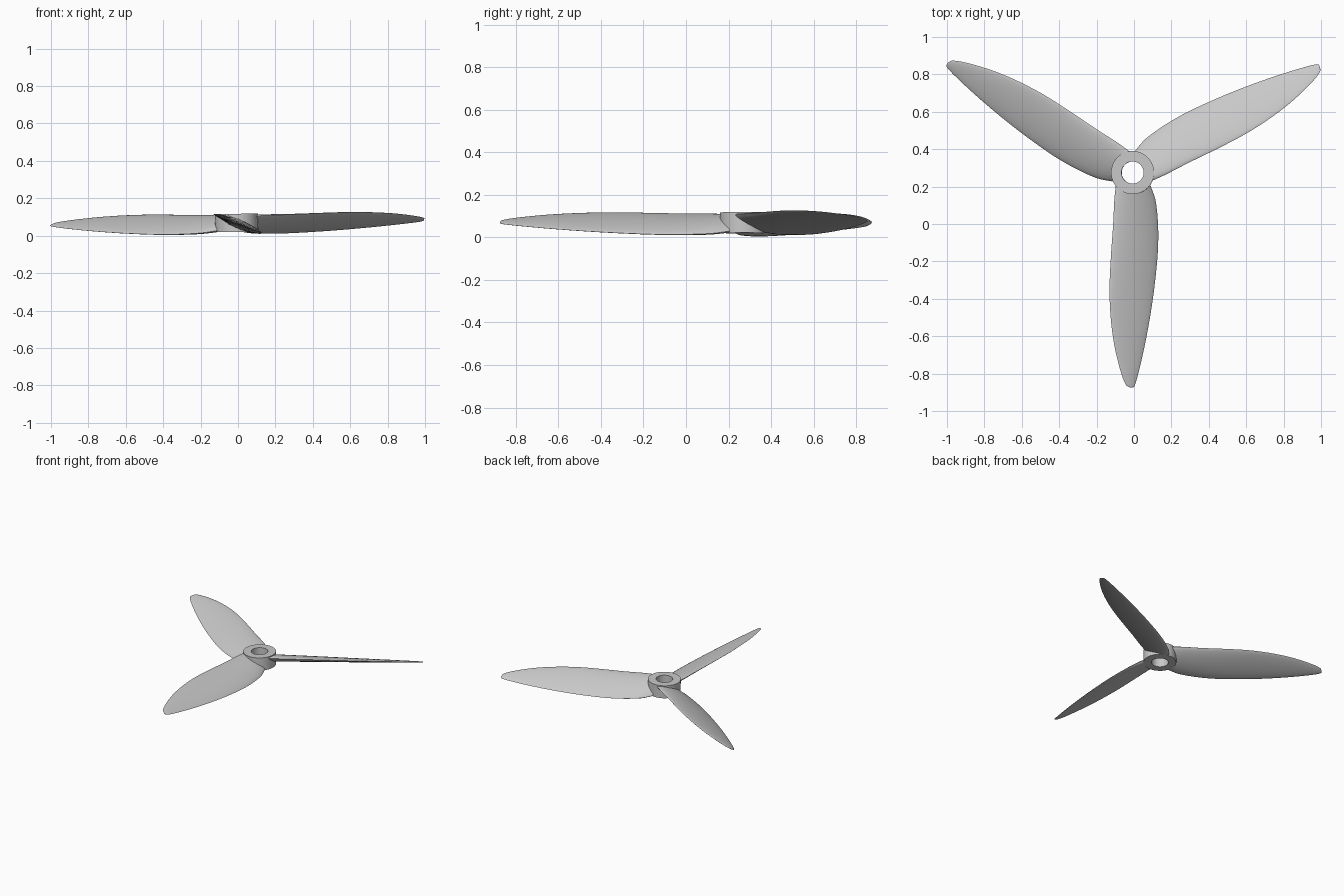
import bpy, bmesh, math
from mathutils import Matrix, Vector

if "Cube" in bpy.data.objects:
    bpy.data.objects.remove(bpy.data.objects["Cube"], do_unlink=True)

grey = bpy.data.materials.new("light_grey")
grey.use_nodes = True
grey.diffuse_color = (0.58, 0.58, 0.58, 1)
grey.node_tree.nodes["Principled BSDF"].inputs["Base Color"].default_value = grey.diffuse_color

# Hub centre, with the whole propeller leaning very slightly
PLACE = Matrix.Translation((-0.007, 0.275, 0.067)) @ Matrix.Rotation(-0.013, 4, 'Y')
PITCH = -0.41


def finish(bm, name, turn=0.0, angle=40):
    bmesh.ops.recalc_face_normals(bm, faces=bm.faces)
    mesh = bpy.data.meshes.new(name)
    bm.to_mesh(mesh)
    bm.free()
    mesh.materials.append(grey)
    mesh.transform(PLACE @ Matrix.Rotation(turn, 4, 'Z'))
    obj = bpy.data.objects.new(name, mesh)
    bpy.context.collection.objects.link(obj)
    bpy.ops.object.select_all(action='DESELECT')
    obj.select_set(True)
    bpy.context.view_layer.objects.active = obj
    bpy.ops.object.shade_smooth_by_angle(angle=math.radians(angle))


def bridge(bm, a, b):
    for i in range(len(a)):
        j = (i + 1) % len(a)
        bm.faces.new((a[i], a[j], b[j], b[i]))


# Blade stations: radius, left edge, right edge, half thickness
STATIONS = [Vector(s) for s in (
    (0.07, -0.090, 0.095, 0.028), (0.15, -0.098, 0.122, 0.027),
    (0.28, -0.104, 0.135, 0.024), (0.42, -0.114, 0.134, 0.021),
    (0.60, -0.123, 0.117, 0.017), (0.75, -0.119, 0.096, 0.014),
    (0.90, -0.102, 0.069, 0.011), (1.02, -0.076, 0.043, 0.008),
    (1.10, -0.052, 0.023, 0.006), (1.14, -0.032, 0.010, 0.004),
    (1.15, -0.012, 0.003, 0.002))]


def smooth_stations(steps=4):
    """Pass a smooth curve through the stations."""
    out = []
    last = len(STATIONS) - 1
    for i in range(last):
        p, q = STATIONS[i], STATIONS[i + 1]
        m = (q - STATIONS[max(i - 1, 0)]) / 2
        n = (STATIONS[min(i + 2, last)] - p) / 2
        # Limit tangents so uneven spacing does not overshoot
        span = q[0] - p[0]
        m *= min(1, span / m[0])
        n *= min(1, span / n[0])
        for k in range(steps):
            t = k / steps
            out.append(p * (2*t**3 - 3*t**2 + 1) + m * (t**3 - 2*t**2 + t)
                       + q * (3*t**2 - 2*t**3) + n * (t**3 - t**2))
    return out + [STATIONS[-1]]


def blade(name, turn):
    bm = bmesh.new()
    rings = []
    for r, left, right, thick in smooth_stations():
        mid, half = (left + right) / 2, (right - left) / 2
        ring = []
        for k in range(24):
            a = 2 * math.pi * k / 24
            x = mid + half * math.cos(a)
            s = math.sin(a)
            z = PITCH * x + thick * math.copysign(abs(s) ** 1.3, s)
            ring.append(bm.verts.new((x, -r, z)))
        rings.append(ring)
    for a, b in zip(rings, rings[1:]):
        bridge(bm, a, b)
    bm.faces.new(rings[0])
    bm.faces.new(rings[-1])
    finish(bm, name, turn, 50)


# Three identical blades
for i, name in enumerate(("front_blade", "left_blade", "right_blade")):
    blade(name, i * math.tau / 3)

# Hub ring with a through bore
bm = bmesh.new()
profile = ((0.115, -0.047), (0.115, 0.050), (0.059, 0.050), (0.059, -0.047))
loops = [[bm.verts.new((r * math.cos(math.tau * k / 64), r * math.sin(math.tau * k / 64), z))
          for k in range(64)] for r, z in profile]
for i in range(4):
    bridge(bm, loops[i], loops[(i + 1) % 4])
finish(bm, "hub")
